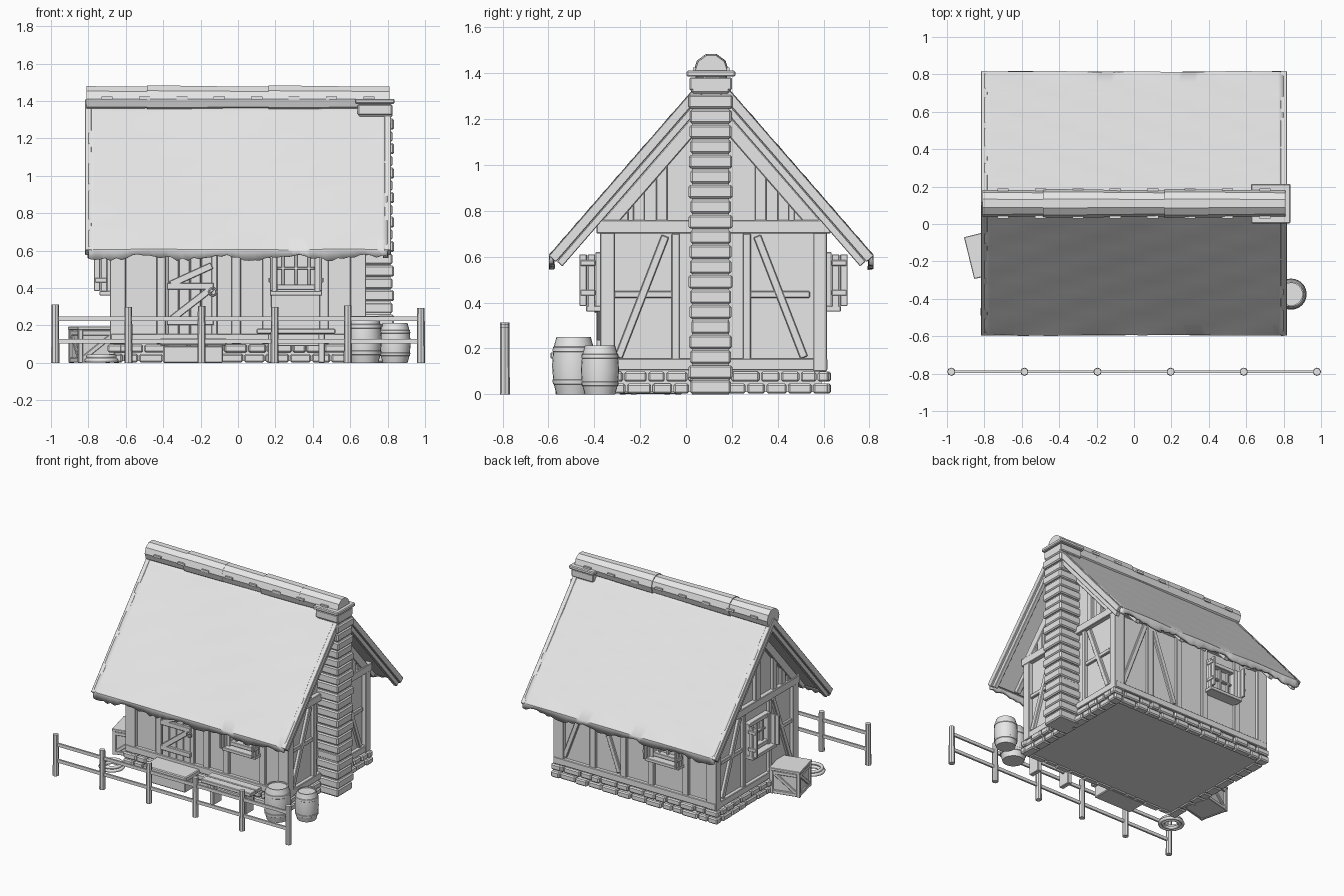
import bpy, bmesh, math, random
from mathutils import Vector, Matrix

random.seed(4)
if "Cube" in bpy.data.objects:
    bpy.data.objects.remove(bpy.data.objects["Cube"])

grey = bpy.data.materials.new("plain grey")
grey.use_nodes = True
GREY = (0.8, 0.8, 0.8, 1)
grey.diffuse_color = GREY
grey.node_tree.nodes["Principled BSDF"].inputs["Base Color"].default_value = GREY

MID = 0.11                      # y of the ridge
PITCH = math.atan(1.15)
APEX = 1.405


def finish(name, bm, bevel=0.0, smooth=False):
    bmesh.ops.recalc_face_normals(bm, faces=bm.faces)
    mesh = bpy.data.meshes.new(name)
    bm.to_mesh(mesh)
    bm.free()
    mesh.materials.append(grey)
    ob = bpy.data.objects.new(name, mesh)
    bpy.context.collection.objects.link(ob)
    if bevel:
        mod = ob.modifiers.new("soft edges", 'BEVEL')
        mod.width, mod.segments = bevel, 1
    if smooth:
        bpy.ops.object.select_all(action='DESELECT')
        ob.select_set(True)
        bpy.context.view_layer.objects.active = ob
        bpy.ops.object.shade_smooth_by_angle(angle=math.radians(35))
    return ob


def box(bm, x, y, z, rot=None):
    """Box from three (low, high) ranges, optionally turned about its centre."""
    mid = Vector([(a + b) / 2 for a, b in (x, y, z)])
    size = [b - a for a, b in (x, y, z)]
    m = Matrix.Translation(mid) @ (rot or Matrix()) @ Matrix.Diagonal((*size, 1))
    bmesh.ops.create_cube(bm, size=1, matrix=m)


def beam(bm, a, b, width, depth, out):
    """Bar from a to b; depth runs along the direction out."""
    a, b, out = Vector(a), Vector(b), Vector(out)
    d = (b - a).normalized()
    rot = Matrix((d.cross(out), out, d)).transposed().to_4x4()
    m = Matrix.Translation((a + b) / 2) @ rot
    bmesh.ops.create_cube(bm, size=1, matrix=m @ Matrix.Diagonal((width, depth, (b - a).length, 1)))


def lathe(bm, profile, centre, steps=24):
    pts = [bm.verts.new((centre[0] + r, centre[1], z)) for r, z in profile]
    edges = [bm.edges.new(p) for p in zip(pts, pts[1:])]
    bmesh.ops.spin(bm, geom=pts + edges, cent=(*centre, 0), axis=(0, 0, 1),
                   angle=math.tau, steps=steps)
    bmesh.ops.remove_doubles(bm, verts=bm.verts, dist=0.0005)


# Plastered house body: gable profile pushed along x
bm = bmesh.new()
profile = [(-0.35, 0.01), (0.59, 0.01), (0.59, 0.75), (MID, 1.3), (-0.35, 0.75)]
face = bm.faces.new([bm.verts.new((-0.655, y, z)) for y, z in profile])
ext = bmesh.ops.extrude_face_region(bm, geom=[face])
bmesh.ops.translate(bm, vec=(1.31, 0, 0), verts=[v for v in ext["geom"] if isinstance(v, bmesh.types.BMVert)])
finish("plaster_walls", bm)

# Stone foundation: two staggered courses around the house
bm = bmesh.new()
for row in range(2):
    z = (row * 0.052 + 0.003, row * 0.052 + 0.047)
    for axis, lo, hi in (("x", -0.7, 0.7), ("y", -0.39, 0.625)):
        p = lo
        while p < hi - 0.03:
            q = min(hi, p + random.uniform(0.07, 0.14))
            if hi - q < 0.05:
                q = hi
            for side in (-1, 1):
                o = random.uniform(-0.008, 0.008)
                run = (p + 0.003, q - 0.003)
                if axis == "x":
                    edge = 0.575 if side > 0 else -0.34
                    box(bm, run, sorted((edge, edge + side * (0.05 + o))), z)
                else:
                    box(bm, sorted((side * 0.62, side * (0.695 + o))), run, z)
            p = q
finish("foundation_stones", bm, 0.008)

# Chimney: stacked stone courses, cap slabs
bm = bmesh.new()
for i in range(21):
    w = 0.093 if i % 2 else 0.087
    w += random.uniform(-0.004, 0.004)
    box(bm, (0.645, 0.825 + (i % 2) * 0.008), (0.107 - w, 0.107 + w), (i * 0.0655 + 0.002, i * 0.0655 + 0.061))
finish("chimney_stones", bm, 0.008)
bm = bmesh.new()
box(bm, (0.66, 0.815), (0.027, 0.187), (0, 1.38))
finish("chimney_core", bm)
bm = bmesh.new()
box(bm, (0.64, 0.825), (0.015, 0.2), (1.325, 1.382))
box(bm, (0.625, 0.837), (0.003, 0.215), (1.385, 1.412))
finish("chimney_cap", bm, 0.006)

# Timber frame, gable ends
bm = bmesh.new()
for sx in (-1, 1):
    out = (sx, 0, 0)
    x = sx * 0.663
    beam(bm, (x, -0.39, 0.73), (x, 0.63, 0.73), 0.058, 0.05, out)
    beam(bm, (x, -0.37, 0.13), (x, 0.61, 0.13), 0.05, 0.04, out)
    for s in (-1, 1):
        def at(off, z):
            return (x, MID + s * off, z)
        beam(bm, at(0.155, 0.15), at(0.155, 0.7), 0.035, 0.035, out)
        beam(bm, at(0.2, 0.69), at(0.405, 0.16), 0.035, 0.028, out)
        beam(bm, at(0.17, 0.435), at(0.43, 0.435), 0.03, 0.022, out)
        for off, top in ((0.215, 1.05), (0.315, 0.93), (0.385, 0.8)):
            beam(bm, at(off, 0.75), at(off, top), 0.05, 0.03, out)
        beam(bm, at(0.47, 0.72), at(0.0, 1.26), 0.06, 0.04, out)
    beam(bm, (x, MID, 0.75), (x, MID, 1.22), 0.06, 0.045, out)
finish("gable_timbers", bm, 0.004)

# Timber frame, long walls
bm = bmesh.new()
for sx in (-1, 1):
    for y in ((-0.375, -0.31), (0.555, 0.615)):
        box(bm, sorted((sx * 0.6, sx * 0.685)), y, (0.1, 0.72))
for y, s, posts in ((-0.355, -1, (-0.41, -0.135, -0.01, 0.155, 0.46)),
                    (0.595, 1, (-0.42, -0.13, 0.1, 0.36))):
    for z in (0.13, 0.73):
        beam(bm, (-0.68, y, z), (0.68, y, z), 0.05, 0.045, (0, s, 0))
    for x in posts:
        beam(bm, (x, y, 0.1), (x, y, 0.72), 0.05, 0.03, (0, s, 0))
beam(bm, (0.14, 0.595, 0.17), (0.33, 0.595, 0.7), 0.035, 0.024, (0, 1, 0))
beam(bm, (0.6, 0.595, 0.17), (0.4, 0.595, 0.7), 0.035, 0.024, (0, 1, 0))
finish("wall_timbers", bm, 0.004)

# Planked door with braces and a ring handle
bm = bmesh.new()
for i in range(4):
    x = -0.375 + i * 0.06
    box(bm, (x, x + 0.056), (-0.372, -0.34), (0.13, 0.58))
for a, b in (((-0.38, 0.41), (-0.13, 0.41)), ((-0.38, 0.22), (-0.13, 0.22)),
             ((-0.36, 0.23), (-0.14, 0.4)), ((-0.36, 0.42), (-0.14, 0.52))):
    beam(bm, (a[0], -0.38, a[1]), (b[0], -0.38, b[1]), 0.036, 0.022, (0, -1, 0))
finish("door", bm, 0.003)
bpy.ops.mesh.primitive_torus_add(major_radius=0.02, minor_radius=0.005, major_segments=16,
                                 minor_segments=6, location=(-0.135, -0.395, 0.38), rotation=(math.pi / 2, 0, 0))
bpy.context.object.name = "door_ring"
bpy.context.object.data.materials.append(grey)


# Windows: frame, cross bars, sill and open shutters, built facing -y then turned
def window(name, loc, turn):
    bm = bmesh.new()
    for s in (-1, 1):
        box(bm, sorted((s * 0.1, s * 0.13)), (-0.045, 0.01), (0.38, 0.62))
        for k in range(2):          # two planks per shutter
            lo = -0.115 + k * 0.036
            box(bm, sorted((s * 0.125, s * 0.14)), (lo, lo + 0.033), (0.385 - k * 0.005, 0.61))
        for z in (0.43, 0.56):
            box(bm, sorted((s * 0.138, s * 0.147)), (-0.11, -0.045), (z, z + 0.025))
    for z in (0.39, 0.59):
        box(bm, (-0.12, 0.12), (-0.04, 0.01), (z, z + 0.03))
    box(bm, (-0.14, 0.14), (-0.085, 0.01), (0.36, 0.385))
    for x in (-0.07, 0, 0.07):
        box(bm, (x - 0.008, x + 0.008), (-0.02, 0.01), (0.4, 0.6))
    box(bm, (-0.1, 0.1), (-0.02, 0.01), (0.498, 0.512))
    bm.transform(Matrix.Translation(loc) @ Matrix.Rotation(turn, 4, 'Z'))
    finish(name, bm, 0.003)


window("front_window", (0.31, -0.35, 0), 0)
window("back_window", (-0.27, 0.59, 0), math.pi)
window("left_window", (-0.655, 0.11, 0), -math.pi / 2)


# Roof: each slope a softly uneven sheet with a ragged hanging fringe
def on_slope(s, side, lift):
    """Point at distance s down from the apex, lifted off the slope."""
    y = s * math.cos(PITCH) + lift * math.sin(PITCH)
    return MID + side * y, APEX - s * math.sin(PITCH) + lift * math.cos(PITCH)


COLS, ROWS, LENGTH = 54, 12, 1.065
for side, name in ((-1, "front_roof"), (1, "back_roof")):
    bm = bmesh.new()
    grid = []
    for r in range(ROWS + 2):
        line = []
        for c in range(COLS + 1):
            x = -0.8 + 1.6 * c / COLS
            s = LENGTH * min(r, ROWS) / ROWS
            y, z = on_slope(s, side, 0.008 + 0.004 * math.sin(x * 9 + r) * math.sin(r * 1.3 + x * 4))
            if r > ROWS:
                z -= 0.035 + 0.012 * math.sin(x * 16) + random.uniform(0, 0.018)
            line.append(bm.verts.new((x, y, z)))
        grid.append(line)
    for up, low in zip(grid, grid[1:]):
        for c in range(COLS):
            bm.faces.new((up[c], up[c + 1], low[c + 1], low[c]))
    ob = finish(name, bm, smooth=True)
    mod = ob.modifiers.new("thatch thickness", 'SOLIDIFY')
    mod.thickness, mod.offset = 0.02, -1

    # Boards and rafters beneath each slope
    bm = bmesh.new()
    out = Vector((0, side * math.sin(PITCH), math.cos(PITCH)))

    def rafter(x, lo, hi, width, depth, lift):
        a, b = on_slope(lo, side, lift), on_slope(hi, side, lift)
        beam(bm, (x, *a), (x, *b), width, depth, out)
    rafter(0, 0.03, 1.05, 1.58, 0.02, -0.022)
    for sx in (-1, 1):
        rafter(sx * 0.8, 0.0, 1.07, 0.035, 0.042, -0.012)
        rafter(sx * 0.79, 0.03, 1.065, 0.03, 0.032, -0.05)
    for i in range(7):
        rafter(-0.6 + i * 0.2, 0.1, 1.04, 0.035, 0.035, -0.045)
    finish(name + "_boards", bm, 0.003)

# Ridge roll in segments with small pegs
bm = bmesh.new()
SEGS = 5
for i in range(SEGS):
    step = 1.62 / SEGS
    r = 0.073 + 0.004 * (i % 2)
    m = Matrix.Translation((-0.81 + (i + 0.5) * step, MID, 1.41)) @ Matrix.Rotation(math.pi / 2, 4, 'Y')
    bmesh.ops.create_cone(bm, cap_ends=True, segments=10, radius1=r, radius2=r - 0.003, depth=step, matrix=m)
for i in range(8):
    for s in (-1, 1):
        x = -0.7 + i * 0.2
        box(bm, (x - 0.03, x + 0.03), sorted((MID + s * 0.06, MID + s * 0.08)), (1.408, 1.424))
finish("ridge_roll", bm)

# Door step and bench
bm = bmesh.new()
box(bm, (-0.4, -0.08), (-0.52, -0.36), (0, 0.09))
box(bm, (-0.42, -0.06), (-0.54, -0.36), (0.093, 0.13))
finish("door_step", bm, 0.006)
bm = bmesh.new()
for y in (-0.59, -0.52):
    box(bm, (0.1, 0.52), (y, y + 0.065), (0.155, 0.183))
for x in (0.16, 0.43):
    box(bm, (x, x + 0.035), (-0.57, -0.475), (0, 0.157))
box(bm, (0.17, 0.45), (-0.53, -0.515), (0.09, 0.12))
finish("bench", bm, 0.004)

# Barrels with raised hoops and sunken lids
for name, centre, r, h in (("large_barrel", (0.675, -0.49), 0.096, 0.25),
                           ("small_barrel", (0.84, -0.375), 0.085, 0.212)):
    bm = bmesh.new()
    shape = [(0.001, 0), (0.78, 0), (0.9, 0.17), (0.94, 0.18), (0.96, 0.25), (0.93, 0.26), (0.98, 0.5),
             (0.93, 0.74), (0.96, 0.75), (0.94, 0.82), (0.9, 0.83), (0.78, 1), (0.7, 1), (0.7, 0.96), (0.001, 0.96)]
    lathe(bm, [(a * r, b * h) for a, b in shape], centre)
    finish(name, bm, smooth=True)

# Crate with cross braces, set askew by the left wall
bm = bmesh.new()
box(bm, (-0.1, 0.1), (-0.1, 0.1), (0.005, 0.175))
box(bm, (-0.115, 0.115), (-0.115, 0.115), (0.175, 0.195))
for s in (-1, 1):
    for t in (-1, 1):
        beam(bm, (s * 0.1, t * 0.1, 0), (s * 0.1, t * 0.1, 0.18), 0.026, 0.026, (1, 0, 0))
    for z in (0.015, 0.16):
        beam(bm, (-0.1, s * 0.103, z), (0.1, s * 0.103, z), 0.026, 0.016, (0, 1, 0))
        beam(bm, (s * 0.103, -0.1, z), (s * 0.103, 0.1, z), 0.026, 0.016, (1, 0, 0))
    beam(bm, (-0.09, s * 0.103, 0.02), (0.09, s * 0.103, 0.16), 0.024, 0.014, (0, 1, 0))
    beam(bm, (s * 0.103, -0.09, 0.02), (s * 0.103, 0.09, 0.16), 0.024, 0.014, (1, 0, 0))
bm.transform(Matrix.Translation((-0.77, -0.155, 0)) @ Matrix.Rotation(0.24, 4, 'Z'))
finish("crate", bm, 0.003)

# Coil of rope on the ground
for r, z in ((0.08, 0.013), (0.057, 0.013), (0.07, 0.034)):
    bpy.ops.mesh.primitive_torus_add(major_radius=r, minor_radius=0.012, major_segments=24,
                                     minor_segments=8, location=(-0.73, -0.47, z))
    bpy.context.object.name = "rope_coil"
    bpy.context.object.data.materials.append(grey)
    bpy.ops.object.shade_smooth()

# Fence
bm = bmesh.new()
for i in range(6):
    h = random.uniform(0.29, 0.315)
    m = Matrix.Translation((-0.977 + i * 0.391, -0.79, h / 2))
    bmesh.ops.create_cone(bm, cap_ends=True, segments=8, radius1=0.022, radius2=0.02, depth=h, matrix=m)
for z in (0.115, 0.237):
    beam(bm, (-0.975, -0.79, z), (0.975, -0.79, z), 0.024, 0.014, (0, 1, 0))
finish("fence", bm)
